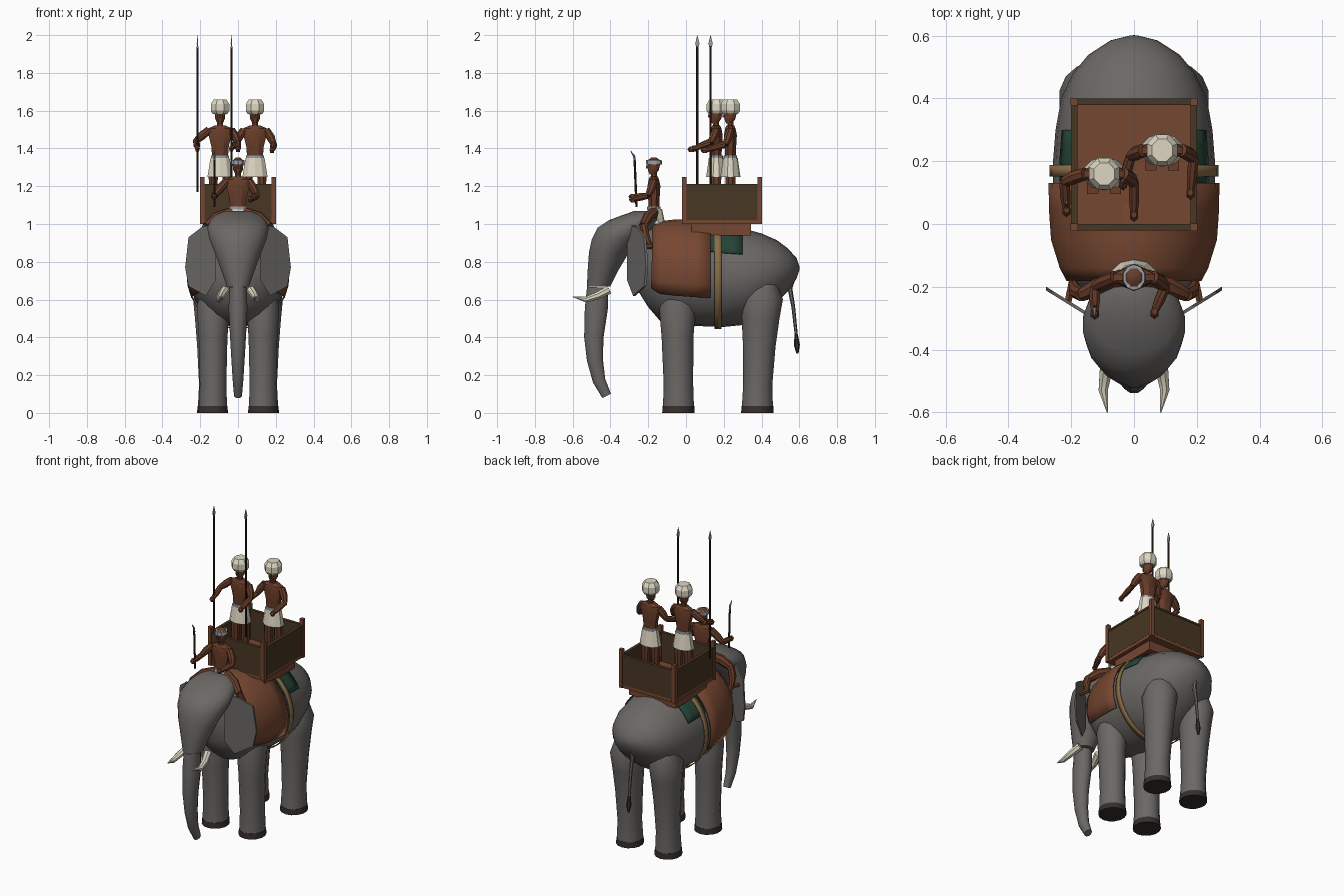
import bpy, bmesh, math
from mathutils import Vector

if "Cube" in bpy.data.objects:
    bpy.data.objects.remove(bpy.data.objects["Cube"])


def material(name, r, g, b):
    m = bpy.data.materials.new(name)
    lin = [((c / 255 + 0.055) / 1.055) ** 2.4 for c in (r, g, b)]
    m.diffuse_color = (*lin, 1)
    m.use_nodes = True
    m.node_tree.nodes["Principled BSDF"].inputs["Base Color"].default_value = m.diffuse_color
    return m


HIDE = material("grey hide", 107, 104, 101)
RUST = material("rust brown", 118, 71, 49)
SKIN = material("skin brown", 106, 61, 41)
WALL = material("dark wood", 72, 55, 35)
CREAM = material("cream cloth", 220, 214, 194)
NAIL = material("dark foot", 54, 46, 44)
GREEN = material("dark green", 36, 68, 54)
TAN = material("tan strap", 138, 110, 70)
METAL = material("pale metal", 152, 156, 164)
SHAFT = material("shaft brown", 52, 35, 27)


def mesh(name, verts, faces, mat, smooth=None):
    me = bpy.data.meshes.new(name)
    me.from_pydata([tuple(v) for v in verts], [], faces)
    bm = bmesh.new()
    bm.from_mesh(me)
    bmesh.ops.recalc_face_normals(bm, faces=bm.faces)
    bm.to_mesh(me)
    bm.free()
    ob = bpy.data.objects.new(name, me)
    bpy.context.collection.objects.link(ob)
    me.materials.append(mat)
    if smooth:
        bpy.ops.object.select_all(action='DESELECT')
        bpy.context.view_layer.objects.active = ob
        ob.select_set(True)
        bpy.ops.object.shade_smooth_by_angle(angle=math.radians(smooth))
    return ob


def loft(name, rings, mat, smooth=None, closed=True, caps=True):
    n = len(rings[0])
    verts = [v for r in rings for v in r]
    faces = []
    for i in range(len(rings) - 1):
        for j in range(n if closed else n - 1):
            k = (j + 1) % n
            faces.append((i * n + j, i * n + k, (i + 1) * n + k, (i + 1) * n + j))
    if closed and caps:
        faces += [tuple(range(n)), tuple(range(len(verts) - n, len(verts)))]
    return mesh(name, verts, faces, mat, smooth)


def box(name, x0, x1, y0, y1, z0, z1, mat):
    return loft(name, [[(x0, y0, z), (x1, y0, z), (x1, y1, z), (x0, y1, z)] for z in (z0, z1)], mat)


def tube(name, pts, radii, mat, sides=8, smooth=40, squash=1.0):
    pts = [Vector(p) for p in pts]
    d = (pts[-1] - pts[0]).normalized()
    ref = Vector((1, 0, 0)) if abs(d.x) < 0.7 else Vector((0, 0, 1))
    rings = []
    for i, p in enumerate(pts):
        t = (pts[min(i + 1, len(pts) - 1)] - pts[max(i - 1, 0)]).normalized()
        u = (ref - t * ref.dot(t)).normalized()
        v = t.cross(u)
        rings.append([p + u * (math.cos(a) * radii[i] * squash) + v * (math.sin(a) * radii[i])
                      for a in (2 * math.pi * (k + 0.5) / sides for k in range(sides))])
    return loft(name, rings, mat, smooth)


def stack(name, rows, mat, x=0, y=0, sides=8, smooth=None):
    """Horizontal elliptical rings: (z, half width, half depth, y shift)."""
    rings = [[(x + w * math.cos(a), y + s + d * math.sin(a), z)
              for a in (2 * math.pi * (k + 0.5) / sides for k in range(sides))]
             for z, w, d, s in rows]
    return loft(name, rings, mat, smooth)


# Elephant body: stations of y, bottom, top, half width
BODY = [(-.25, .64, .9, .08), (-.2, .56, .97, .19), (-.14, .49, 1.0, .222), (-.05, .47, 1.01, .25),
        (.05, .46, 1.01, .257), (.2, .455, .99, .258), (.3, .465, .977, .25), (.4, .525, .95, .232),
        (.48, .585, .915, .195), (.54, .645, .87, .145), (.585, .71, .82, .075), (.6, .755, .775, .015)]


def body_point(y, a, off=0.0):
    for s, t in zip(BODY, BODY[1:]):
        if s[0] <= y <= t[0]:
            f = (y - s[0]) / (t[0] - s[0])
            b, top, w = (s[i] + (t[i] - s[i]) * f for i in (1, 2, 3))
            return ((w + off) * math.cos(a), y, (b + top) / 2 + ((top - b) / 2 + off) * math.sin(a))


def wrap(name, ys, a0, a1, off, mat, n=16):
    """Cloth that follows the body between two angles."""
    rings = [[body_point(y, math.radians(a0 + (a1 - a0) * k / n), off) for k in range(n + 1)] for y in ys]
    ob = loft(name, rings, mat, 25, closed=False)
    mod = ob.modifiers.new("thickness", 'SOLIDIFY')
    mod.thickness = 0.006
    mod.offset = 0


loft("elephant_body", [[body_point(s[0], 2 * math.pi * k / 24) for k in range(24)] for s in BODY], HIDE, 60)
wrap("saddle_blanket", [-.18, -.14, -.05, .05, .13], -25, 205, .012, RUST)
wrap("green_pad", [.13, .2, .25, .3], 27, 153, .006, GREEN)
wrap("girth_strap", [.152, .188], -90, 270, .009, TAN, 32)

# Head and trunk
HEAD = [(.67, -.525, -.4, .06), (.75, -.522, -.36, .088), (.85, -.515, -.3, .125), (.92, -.5, -.23, .153),
        (.98, -.47, -.17, .165), (1.02, -.41, -.14, .148), (1.05, -.33, -.14, .115), (1.07, -.27, -.16, .065)]
stack("elephant_head", [(z, w, (b - f) / 2, (f + b) / 2) for z, f, b, w in HEAD], HIDE, sides=20, smooth=60)
tube("trunk", [(0, -.468, .665), (0, -.475, .55), (0, -.488, .4), (0, -.482, .28), (0, -.46, .17), (0, -.42, .09)],
     [.058, .063, .053, .044, .035, .026], HIDE, 12, 60, .82)
tube("tail", [(0, .575, .75), (0, .55, .66), (0, .568, .56), (0, .585, .4)], [.016, .013, .01, .008], HIDE, 6)
tube("tail_tuft", [(0, .583, .42), (0, .587, .36), (0, .59, .315)], [.008, .016, .006], NAIL, 6)

EAR = [(.12, 1.0), (.19, .985), (.262, .93), (.28, .77), (.262, .67), (.17, .62), (.12, .7)]
for s, side in ((1, "left"), (-1, "right")):
    # Slanted thin ears
    loft(side + "_ear", [[(s * x, -.305 + (x - .13) * .62 + t, z) for x, z in EAR] for t in (0, .012)], HIDE)
    # Tusks with an upward curve
    tube(side + "_tusk", [(s * .07, -.41, .65), (s * .09, -.47, .62), (s * .098, -.53, .6), (s * .085, -.6, .615)],
         [.024, .021, .016, .002], CREAM, 8)
    # Legs: z, half width, half depth, y shift
    stack(side + "_front_leg", [(.035, .076, .082, -.04), (.15, .072, .078, -.04), (.4, .078, .084, -.045),
                                (.56, .088, .098, -.045), (.64, .07, .08, -.045)], HIDE, s * .132, 0, 14, 60)
    stack(side + "_back_leg", [(.035, .076, .082, .378), (.15, .07, .077, .38), (.35, .08, .086, .388),
                               (.5, .092, .1, .395), (.6, .102, .113, .4), (.68, .075, .085, .4)],
          HIDE, s * .138, 0, 14, 60)
    for part, x, y in (("front", .132, -.04), ("back", .138, .378)):
        stack(f"{side}_{part}_foot", [(0, .081, .086, y), (.036, .078, .084, y)], NAIL, s * x, 0, 14, 40)

# Carriage on the back
box("carriage_base", -.17, .17, .03, .345, .94, 1.0, RUST)
box("carriage_floor", -.195, .195, -.015, .395, 1.0, 1.02, RUST)
for x in (-.19, .19):
    box("side_wall", x - .006, x + .006, -.01, .39, 1.02, 1.21, WALL)
    box("side_top_rail", x - .01, x + .01, -.01, .39, 1.2, 1.212, WALL)
    for y in (-.01, .39):
        box("corner_post", x - .012, x + .012, y - .012, y + .012, 1.0, 1.25, RUST)
for y in (-.01, .39):
    box("end_wall", -.19, .19, y - .006, y + .006, 1.02, 1.21, WALL)
    box("end_top_rail", -.19, .19, y - .01, y + .01, 1.2, 1.212, WALL)


def figure(name, x, y, z, hands, turban):
    """Rider whose waist is at x, y, z; hands lists (elbow, hand) in world space."""
    stack(name + "_torso", [(z - .01, .045, .03, 0), (z + .05, .05, .033, 0), (z + .11, .066, .037, 0),
                            (z + .145, .07, .03, 0), (z + .162, .03, .022, 0)], SKIN, x, y, 8, 30)
    stack(name + "_neck", [(z + .15, .018, .018, 0), (z + .19, .016, .016, 0)], SKIN, x, y)
    stack(name + "_face", [(z + .172, .015, .016, -.008), (z + .195, .027, .031, -.003), (z + .225, .031, .036, 0),
                           (z + .25, .027, .031, 0), (z + .262, .012, .014, 0)], SKIN, x, y, 8, 40)
    box(name + "_nose", x - .005, x + .005, y - .043, y - .03, z + .203, z + .22, SKIN)
    stack(name + "_belt", [(z - .014, .05, .036, 0), (z + .003, .049, .035, 0)], METAL, x, y, 10)
    for s, (elbow, hand) in zip((-1, 1), hands):
        tube(name + "_upper_arm", [(x + s * .06, y, z + .137), ((x + s * .07 + elbow[0]) / 2, (y + elbow[1]) / 2,
             (z + .13 + elbow[2]) / 2), elbow], [.021, .023, .016], SKIN)
        tube(name + "_forearm", [elbow, [(a + b) / 2 for a, b in zip(elbow, hand)], hand], [.017, .018, .012], SKIN)
        stack(name + "_hand", [(hand[2] - .015, .01, .012, 0), (hand[2], .015, .019, -.004),
                               (hand[2] + .015, .009, .011, 0)], SKIN, hand[0], hand[1], 6)
    if turban:
        stack(name + "_turban", [(z + .222, .042, .043, 0), (z + .24, .053, .055, 0), (z + .275, .053, .055, 0),
                                 (z + .3, .036, .038, 0)], CREAM, x, y)
        stack(name + "_skirt", [(z - .11, .07, .053, 0), (z - .01, .053, .039, 0)], CREAM, x, y, 10)
        for s in (-1, 1):
            stack(name + "_leg", [(1.02, .017, .019, 0), (1.13, .023, .026, 0), (z - .08, .027, .03, 0)],
                  SKIN, x + s * .036, y)
            box(name + "_foot", x + s * .036 - .018, x + s * .036 + .018, y - .065, y + .022, 1.02, 1.04, SKIN)
    else:
        stack(name + "_headband", [(z + .226, .038, .043, 0), (z + .25, .036, .041, 0)], METAL, x, y, 10)


# Two warriors standing in the carriage
figure("front_warrior", -.095, .16, 1.36,
       [((-.222, .135, 1.44), (-.215, .045, 1.4)), ((.0, .13, 1.43), (.0, .03, 1.395))], True)
figure("rear_warrior", .09, .235, 1.36,
       [((-.01, .215, 1.43), (-.035, .13, 1.4)), ((.19, .21, 1.42), (.18, .1, 1.39))], True)
for x, y in ((-.215, .06), (-.035, .13)):
    tube("spear_shaft", [(x, y, 1.17), (x, y, 1.94)], [.006, .006], SHAFT, 6)
    stack("spear_head", [(1.925, .003, .005, 0), (1.955, .005, .016, 0), (2.0, .001, .001, 0)], METAL, x, y, 4)

# Driver astride the neck
figure("driver", 0, -.17, 1.09,
       [((-.125, -.2, 1.15), (-.125, -.282, 1.145)), ((.1, -.2, 1.15), (.065, -.28, 1.13))], False)
stack("driver_loincloth", [(1.0, .075, .055, 0), (1.08, .052, .038, 0)], CREAM, 0, -.165, 10)
for s in (-1, 1):
    tube("driver_thigh", [(s * .035, -.17, 1.06), (s * .11, -.2, 1.035), (s * .165, -.225, .99)],
         [.03, .031, .022], SKIN)
    tube("driver_shin", [(s * .165, -.225, .995), (s * .185, -.215, .94), (s * .195, -.19, .885)],
         [.022, .023, .014], SKIN)
    tube("driver_foot", [(s * .193, -.18, .885), (s * .21, -.245, .88)], [.016, .012], SKIN, 6)

# Driver's hooked goad
tube("goad_shaft", [(-.125, -.262, 1.09), (-.125, -.272, 1.34)], [.006, .006], SHAFT, 6)
tube("goad_hook", [(-.125, -.27, 1.33), (-.125, -.275, 1.36), (-.125, -.295, 1.39)], [.006, .006, .001], METAL, 6)
